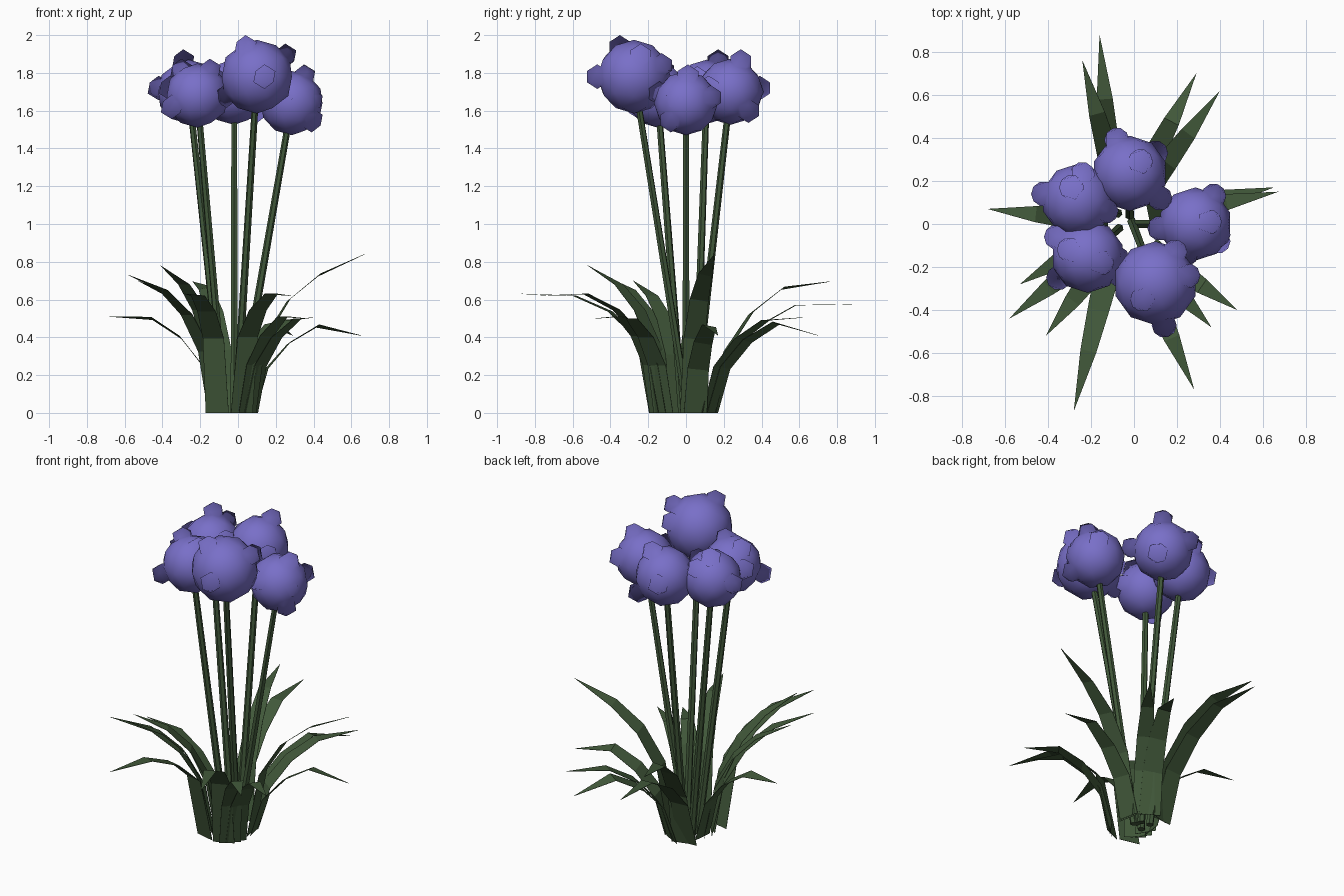
import bpy
import bmesh
from mathutils import Matrix, Vector

cube = bpy.data.objects.get("Cube")
if cube:
    bpy.data.objects.remove(cube, do_unlink=True)


def make_material(name, colour):
    mat = bpy.data.materials.new(name)
    mat.use_nodes = True
    mat.diffuse_color = colour
    mat.node_tree.nodes["Principled BSDF"].inputs["Base Color"].default_value = colour
    return mat


petal_purple = make_material("petal purple", (0.19, 0.16, 0.58, 1))
leaf_green = make_material("leaf green", (0.053, 0.098, 0.042, 1))


def finish(bm, name, material, smooth=False):
    """Turn a bmesh into a named, coloured object."""
    mesh = bpy.data.meshes.new(name)
    for face in bm.faces:
        face.smooth = smooth
    bm.to_mesh(mesh)
    bm.free()
    mesh.materials.append(material)
    obj = bpy.data.objects.new(name, mesh)
    bpy.context.scene.collection.objects.link(obj)
    return obj


def add_ball(bm, centre, radius, detail):
    bmesh.ops.create_icosphere(bm, subdivisions=detail, radius=radius,
                               matrix=Matrix.Translation(centre))


def make_flower(name, centre, radius, buds):
    """A round bloom with small buds, shaded together as one soft ball."""
    bm = bmesh.new()
    add_ball(bm, centre, radius, 2)
    for bud in buds:
        add_ball(bm, bud, 0.065, 1)
    mesh = finish(bm, name + "_flower_head", petal_purple, smooth=True).data
    middle = Vector(centre)
    mesh.normals_split_custom_set_from_vertices(
        [(vert.co - middle).normalized() for vert in mesh.vertices])


def make_stem(name, foot, top):
    """A thin six-sided stalk running from the ground into a bloom."""
    foot, top = Vector(foot), Vector(top)
    axis = top - foot
    turn = axis.to_track_quat("Z", "Y").to_matrix().to_4x4()
    bm = bmesh.new()
    bmesh.ops.create_cone(bm, cap_ends=True, segments=6, radius1=0.022,
                          radius2=0.017, depth=axis.length,
                          matrix=Matrix.Translation((foot + top) / 2) @ turn)
    for vert in bm.verts:
        vert.co.z = max(vert.co.z, 0)
    finish(bm, name + "_stem", leaf_green)


# Share of reach, share of knee height and width at each bend of a leaf
LEAF_BENDS = [(0, 0, 0.125), (0.12, 0.5, 0.115), (0.33, 0.8, 0.1), (0.6, 1, 0.075)]


def make_leaf(name, base, tip, knee_height, steepness, roll):
    """A flat strap that rises, arches outward, rolls a little and ends in a point."""
    base, tip = Vector((*base, 0)), Vector(tip)
    reach = Vector((tip.x - base.x, tip.y - base.y, 0))
    side = Vector((-reach.y, reach.x, 0)).normalized()
    bm = bmesh.new()
    rows = []
    for along, rise, width in LEAF_BENDS:
        middle = base + reach * along
        middle.z = knee_height * rise ** steepness
        half = (side + Vector((0, 0, roll * rise))) * width / 2
        rows.append([bm.verts.new(middle - half), bm.verts.new(middle + half)])
    for low, high in zip(rows, rows[1:]):
        bm.faces.new((low[0], high[0], high[1], low[1]))
    bm.faces.new((rows[-1][0], bm.verts.new(tip), rows[-1][1]))
    leaf = finish(bm, name, leaf_green)
    # A sliver of thickness gives the leaf a proper face on both sides
    solid = leaf.modifiers.new("thickness", "SOLIDIFY")
    solid.thickness = 0.002
    solid.offset = 0


# Blooms: place, centre, radius, stem foot, buds
flowers = [
    ("back", (-0.02, 0.235, 1.70), 0.175, (-0.02, 0.04, 0),
     [(0.03, 0.29, 1.86), (-0.08, 0.39, 1.72), (0.10, 0.33, 1.6), (0.12, 0.12, 1.72)]),
    ("back_right", (-0.26, 0.11, 1.70), 0.17, (-0.075, 0.05, 0),
     [(-0.29, 0.17, 1.86), (-0.42, 0.14, 1.72), (-0.24, 0.23, 1.8), (-0.13, 0.06, 1.77)]),
    ("front_right", (-0.215, -0.15, 1.68), 0.17, (-0.07, -0.02, 0),
     [(-0.30, -0.12, 1.81), (-0.35, -0.25, 1.62), (-0.15, -0.18, 1.81),
      (-0.08, -0.16, 1.68), (-0.36, -0.06, 1.72)]),
    ("front", (0.10, -0.275, 1.78), 0.195, (-0.01, 0.01, 0),
     [(0.04, -0.35, 1.935), (0.14, -0.47, 1.78), (0.25, -0.24, 1.89),
      (0.19, -0.13, 1.84), (-0.06, -0.24, 1.68)]),
    ("left", (0.285, 0, 1.64), 0.17, (0, 0, 0),
     [(0.35, 0.01, 1.78), (0.37, 0.13, 1.67), (0.39, -0.08, 1.55),
      (0.12, -0.02, 1.66), (0.24, -0.14, 1.69), (0.39, -0.05, 1.65)]),
]
for place, centre, radius, foot, buds in flowers:
    make_flower(place, centre, radius, buds)
    make_stem(place, foot, centre)

# Leaves around the clump: base, tip, knee height, steepness (low is steep), roll
leaves = [
    ((-0.10, 0.13), (-0.16, 0.88, 0.575), 0.57, 1, 0),
    ((-0.07, 0.14), (-0.24, 0.76, 0.695), 0.66, 1, -0.2),
    ((0.00, 0.14), (0.29, 0.70, 0.41), 0.475, 1, -0.2),
    ((0.03, 0.12), (0.40, 0.62, 0.505), 0.49, 1, 0),
    ((0.08, 0.05), (0.65, 0.17, 0.41), 0.46, 1, -0.2),
    ((0.07, 0.03), (0.67, 0.15, 0.84), 0.73, 0.9, -0.2),
    ((0.07, -0.12), (0.48, -0.40, 0.50), 0.50, 1, 0),
    ((0.05, -0.15), (0.36, -0.48, 0.50), 0.51, 1, 0),
    ((0.02, -0.17), (0.28, -0.77, 0.62), 0.63, 0.65, 0),
    ((-0.11, -0.17), (-0.28, -0.87, 0.63), 0.62, 0.65, 0),
    ((-0.10, -0.11), (-0.41, -0.52, 0.78), 0.68, 1, 0),
    ((-0.12, -0.08), (-0.58, -0.44, 0.73), 0.65, 1, 0),
    ((-0.11, -0.03), (-0.53, -0.28, 0.70), 0.62, 1, 0),
    ((-0.12, 0.01), (-0.68, 0.07, 0.51), 0.50, 1, 0.2),
]
for number, leaf in enumerate(leaves, 1):
    make_leaf(f"leaf_{number}", *leaf)
